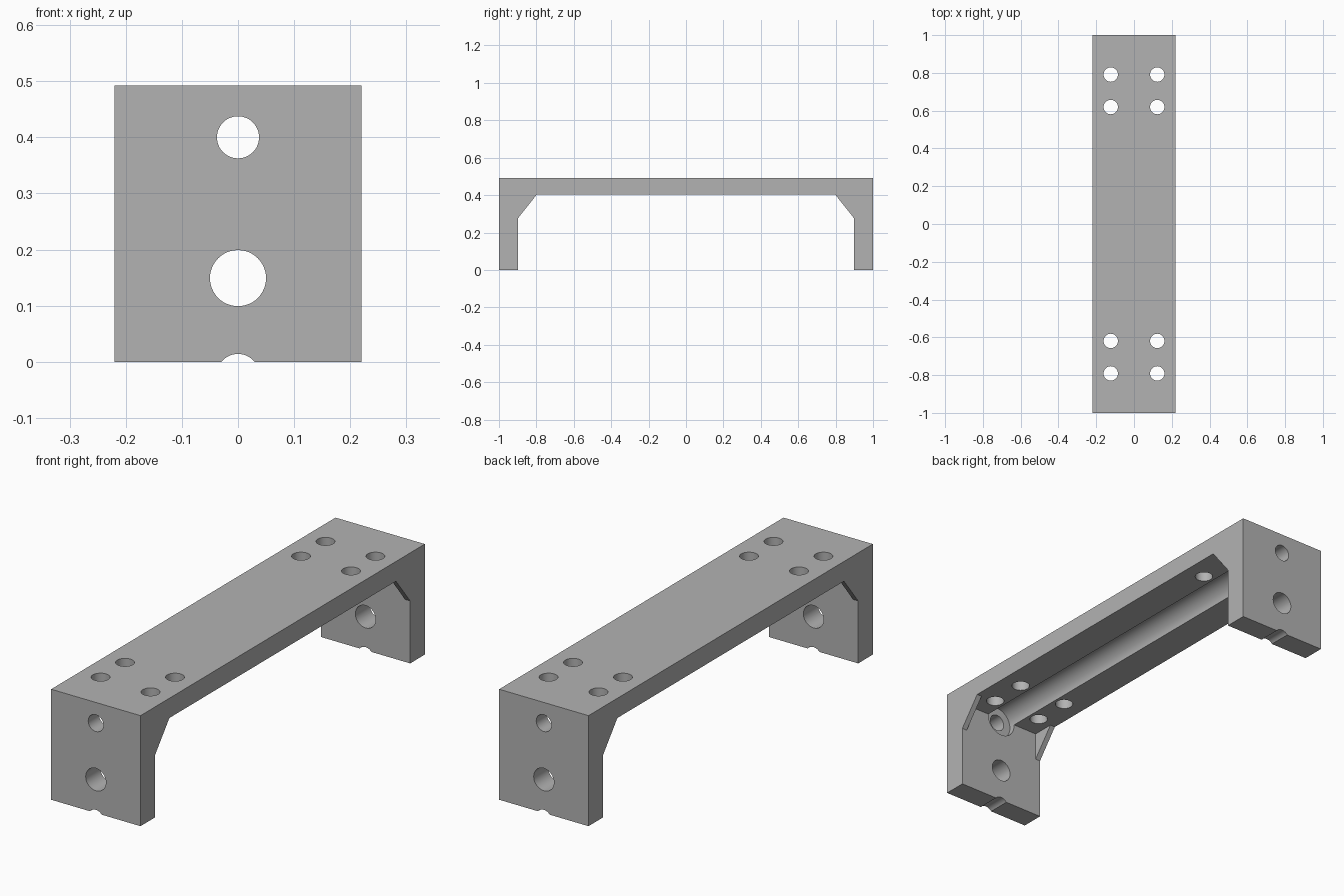
import bpy, bmesh, math
from mathutils import Matrix

default = bpy.data.objects.get("Cube")
if default:
    bpy.data.objects.remove(default, do_unlink=True)

# Main dimensions
HALF_W, HEIGHT, DECK_Z, LEG_Y = 0.22, 0.492, 0.404, 0.897
GUSSET_Y, GUSSET_Z, GUSSET_T = 0.797, 0.278, 0.025

grey = bpy.data.materials.new("plain grey")
grey.use_nodes = True
colour = (0.45, 0.45, 0.45, 1)
grey.diffuse_color = colour
grey.node_tree.nodes["Principled BSDF"].inputs["Base Color"].default_value = colour


def add_object(name, bm):
    bmesh.ops.recalc_face_normals(bm, faces=bm.faces[:])
    mesh = bpy.data.meshes.new(name)
    bm.to_mesh(mesh)
    bm.free()
    mesh.materials.append(grey)
    obj = bpy.data.objects.new(name, mesh)
    bpy.context.collection.objects.link(obj)
    return obj


def prism(name, profile, half_width):
    """Extrude a (y, z) outline across the width."""
    bm = bmesh.new()
    face = bm.faces.new([bm.verts.new((-half_width, y, z)) for y, z in profile])
    new = bmesh.ops.extrude_face_region(bm, geom=[face])["geom"]
    verts = [v for v in new if isinstance(v, bmesh.types.BMVert)]
    bmesh.ops.translate(bm, verts=verts, vec=(2 * half_width, 0, 0))
    return add_object(name, bm)


def rod(name, centre, radius, length, axis):
    bm = bmesh.new()
    turn = Matrix.Rotation(math.pi / 2, 4, "X") if axis == "Y" else Matrix()
    bmesh.ops.create_cone(bm, cap_ends=True, segments=48, radius1=radius,
                          radius2=radius, depth=length,
                          matrix=Matrix.Translation(centre) @ turn)
    return add_object(name, bm)


def cut(target, cutter):
    cutter.hide_render = True
    mod = target.modifiers.new("cut", "BOOLEAN")
    mod.operation, mod.solver, mod.object = "DIFFERENCE", "EXACT", cutter
    bpy.context.view_layer.objects.active = target
    bpy.ops.object.modifier_apply(modifier=mod.name)
    bpy.data.objects.remove(cutter, do_unlink=True)


# Bracket body: deck, two legs and sloped corners
half = [(1, 0), (1, HEIGHT)]
inner = [(GUSSET_Y, DECK_Z), (LEG_Y, GUSSET_Z), (LEG_Y, 0)]
outline = half + [(-y, z) for y, z in reversed(half)]
outline += [(-y, z) for y, z in reversed(inner)] + inner
bracket = prism("bracket", outline, HALF_W)

# Hollow between the legs, leaving thin gussets on the sides
hollow = [(-LEG_Y, -0.1), (LEG_Y, -0.1), (LEG_Y, DECK_Z), (-LEG_Y, DECK_Z)]
cut(bracket, prism("hollow", hollow, HALF_W - GUSSET_T))

# Round channel under the deck, sunk a little into each leg
cut(bracket, rod("channel", (0, 0, 0.40), 0.073, 1.85, "Y"))

# Leg holes and the notch in the bottom edge, through both legs
for z, radius in ((0.40, 0.0375), (0.149, 0.05), (-0.0235, 0.0375)):
    cut(bracket, rod("leg_hole", (0, 0, z), radius, 2.2, "Y"))

# Screw holes through the deck
for x in (-0.123, 0.123):
    for y in (-0.791, -0.619, 0.619, 0.791):
        cut(bracket, rod("deck_hole", (x, y, 0.45), 0.038, 0.3, "Z"))

# Smooth the bores, keep edges sharp
bpy.ops.object.select_all(action="DESELECT")
bracket.select_set(True)
bpy.context.view_layer.objects.active = bracket
bpy.ops.object.shade_smooth_by_angle(angle=math.radians(30))
